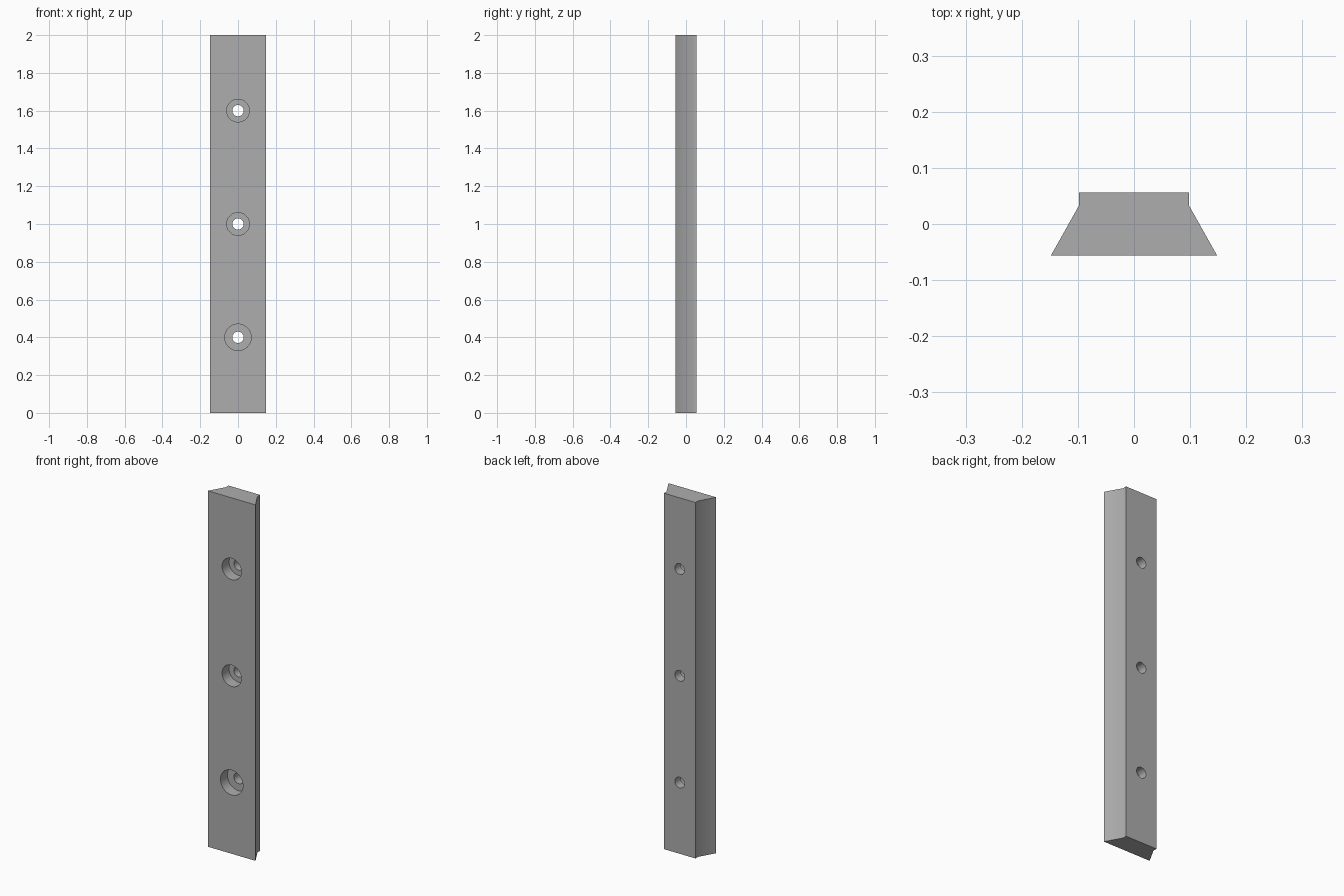
import bpy
import bmesh
import math
from mathutils import Matrix

default = bpy.data.objects.get("Cube")
if default:
    bpy.data.objects.remove(default, do_unlink=True)

LENGTH = 2.0
FRONT, BACK = -0.056, 0.056

# Single grey metal
metal = bpy.data.materials.new("grey metal")
metal.use_nodes = True
colour = (0.42, 0.42, 0.42, 1)
metal.diffuse_color = colour
metal.node_tree.nodes["Principled BSDF"].inputs["Base Color"].default_value = colour


def make_object(name, bm):
    bmesh.ops.recalc_face_normals(bm, faces=bm.faces[:])
    mesh = bpy.data.meshes.new(name)
    bm.to_mesh(mesh)
    bm.free()
    mesh.materials.append(metal)
    obj = bpy.data.objects.new(name, mesh)
    bpy.context.collection.objects.link(obj)
    return obj


def drill(target, name, radius, y_start, y_end, z):
    """Cut a round hole along y with a hidden cylinder."""
    bm = bmesh.new()
    turn = Matrix.Translation((0, (y_start + y_end) / 2, z)) @ Matrix.Rotation(math.pi / 2, 4, "X")
    bmesh.ops.create_cone(bm, cap_ends=True, segments=48, radius1=radius,
                          radius2=radius, depth=y_end - y_start, matrix=turn)
    cutter = make_object(name, bm)
    cutter.hide_render = True
    cutter.hide_set(True)
    cut = target.modifiers.new(name, "BOOLEAN")
    cut.operation = "DIFFERENCE"
    cut.solver = "EXACT"
    cut.object = cutter
    return cutter


# Dovetail bar: half profile mirrored, then extruded upwards
half = [(0.148, FRONT), (0.098, 0.033), (0.098, BACK)]
profile = half + [(-x, y) for x, y in reversed(half)]
bm = bmesh.new()
base = bm.faces.new([bm.verts.new((x, y, 0)) for x, y in profile])
top = bmesh.ops.extrude_face_region(bm, geom=[base])
bmesh.ops.translate(bm, vec=(0, 0, LENGTH),
                    verts=[v for v in top["geom"] if isinstance(v, bmesh.types.BMVert)])
bar = make_object("dovetail_bar", bm)

# Counterbored screw holes, the lowest with a wider counterbore
cutters = []
for label, z, bore in (("lower", 0.4, 0.07), ("middle", 1.0, 0.06), ("upper", 1.6, 0.06)):
    cutters.append(drill(bar, label + "_counterbore_cutter", bore, FRONT - 0.05, FRONT + 0.062, z))
    cutters.append(drill(bar, label + "_hole_cutter", 0.03, FRONT - 0.06, BACK + 0.05, z))

# Apply the cuts and remove the cutters
bpy.context.view_layer.objects.active = bar
bar.select_set(True)
for modifier in list(bar.modifiers):
    bpy.ops.object.modifier_apply(modifier=modifier.name)
for cutter in cutters:
    bpy.data.objects.remove(cutter, do_unlink=True)

# Smooth bores and soft shoulder, crisp corners
bpy.ops.object.shade_smooth_by_angle(angle=math.radians(32))
